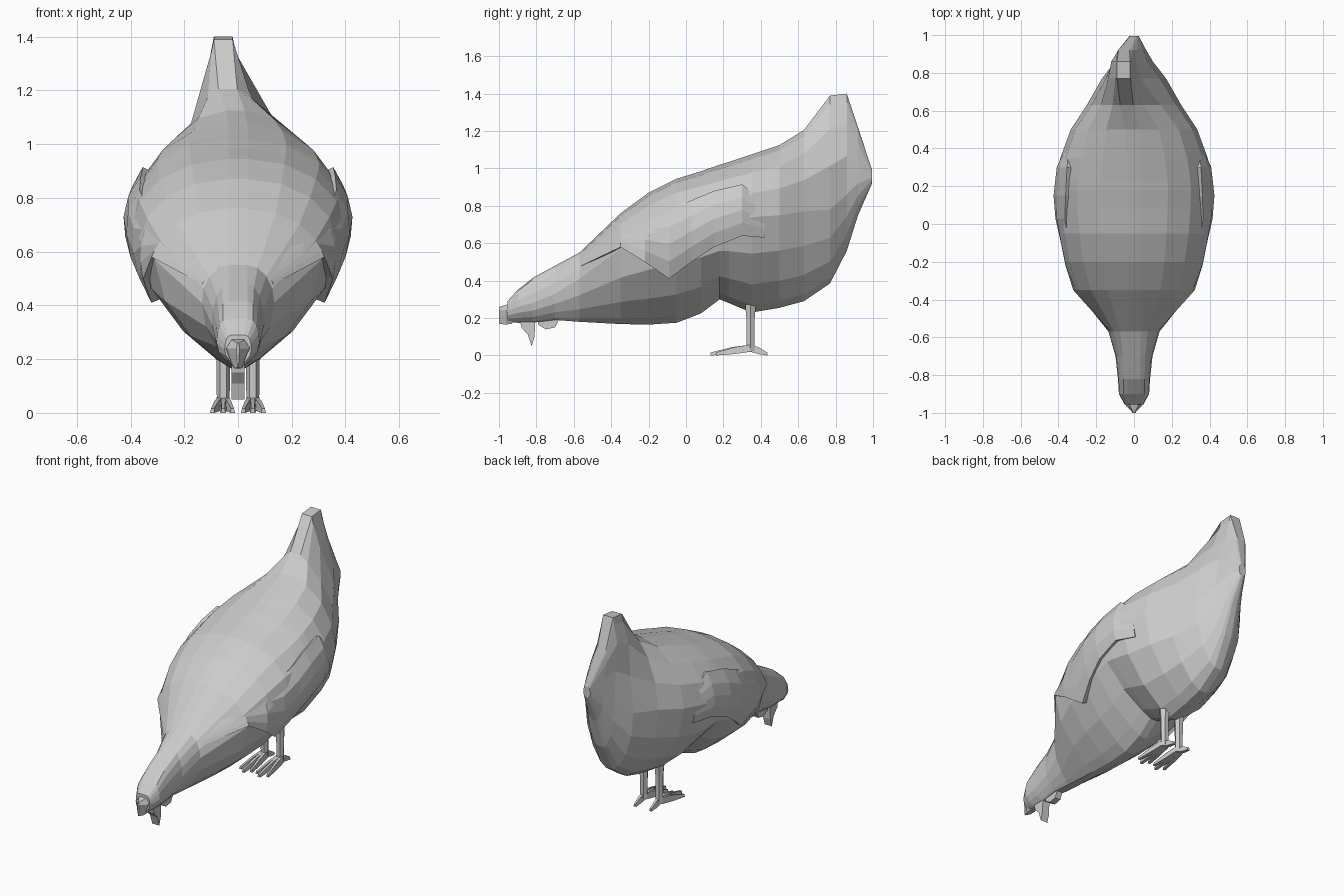
import bpy, bmesh, math
from mathutils import Vector

if "Cube" in bpy.data.objects:
    bpy.data.objects.remove(bpy.data.objects["Cube"])

# Body stations: y, bottom z, widest z, top z, half width, upper taper power
ST = [
    (-.955, .18, .235, .29, .05, .8), (-.90, .175, .26, .35, .08, .8),
    (-.82, .175, .28, .415, .085, .9), (-.70, .19, .33, .48, .098, 1),
    (-.57, .18, .41, .55, .135, 1), (-.35, .168, .57, .76, .31, 1),
    (-.20, .165, .64, .87, .365, 1), (-.05, .175, .69, .945, .395, 1),
    (.08, .225, .71, .985, .408, 1), (.18, .30, .72, 1.02, .412, 1),
    (.23, .28, .73, 1.035, .407, 1), (.35, .23, .74, 1.075, .39, 1.05),
    (.50, .255, .75, 1.125, .335, 1.1), (.63, .29, .77, 1.205, .25, 1.6),
    (.77, .385, .78, 1.39, .17, 2.8), (.86, .56, .86, 1.40, .10, 2.2),
    (.92, .75, .92, 1.22, .065, 1.5), (.995, .92, .95, .99, .025, 1)]
N = 9


def new_object(name, bm):
    bmesh.ops.recalc_face_normals(bm, faces=bm.faces)
    me = bpy.data.meshes.new(name)
    bm.to_mesh(me)
    bm.free()
    ob = bpy.data.objects.new(name, me)
    bpy.context.collection.objects.link(ob)
    return ob


def loft(name, rings):
    bm = bmesh.new()
    vs = [[bm.verts.new(p) for p in r] for r in rings]
    n = len(vs[0])
    for a, b in zip(vs, vs[1:]):
        for i in range(n):
            j = (i + 1) % n
            bm.faces.new((a[i], a[j], b[j], b[i]))
    bm.faces.new(vs[0])
    bm.faces.new(vs[-1])
    return new_object(name, bm)


def width(st, z):
    y, zb, zm, zt, w, p = st
    up = z > zm
    s = (z - zm) / (zt - zm) if up else (zm - z) / (zm - zb)
    c = math.sqrt(max(0, 1 - min(s, 1) ** 2))
    tip = min(.035, w * .45) if up else min(.025, w * .25)
    # The breast tapers to a keel, the rear underside is rounder
    return tip + (w - tip) * c ** (p if up else 1.85 if y < .6 else 1.4)


def station(y):
    for a, b in zip(ST, ST[1:]):
        if y <= b[0]:
            t = (y - a[0]) / (b[0] - a[0])
            return [u + (v - u) * t for u, v in zip(a, b)]


# Body, neck, head and upright tail in one loft; the tail leans to one side
rings = []
for st in ST:
    y, zb, zm, zt, w, p = st
    half = []
    for i in range(N):
        s = math.sin(-math.pi / 2 + math.pi * i / (N - 1))
        z = zm + s * ((zt - zm) if s > 0 else (zm - zb))
        lean = -.055 * min(1, max(0, (z - .98) / .25)) * min(1, max(0, (y - .4) / .3))
        half.append((width(st, z), z, lean))
    rings.append([(x + d, y, z) for x, z, d in half] +
                 [(-x + d, y, z) for x, z, d in reversed(half)])
loft("body", rings)

# Beak
loft("beak", [[(x * w, y, z) for x, z in ((-.3, lo), (.3, lo), (1, mid), (.5, hi), (-.5, hi), (-1, mid))]
              for y, w, lo, mid, hi in ((-.93, .06, .17, .24, .28), (-.965, .04, .165, .24, .27),
                                        (-1, .006, .17, .24, .26))])


# Wattles hanging under the head
def plate(name, outline, h):
    loft(name, [[(x, y, z) for y, z in outline] for x in (-h, h)])


plate("wattle", [(-.89, .2), (-.88, .15), (-.845, .11), (-.825, .05), (-.81, .10), (-.805, .2)], .025)
plate("rear_wattle", [(-.79, .21), (-.79, .165), (-.75, .14), (-.70, .15), (-.67, .21)], .02)

# Wings, flush above and standing proud below: y, lower z, upper z, lower and upper offset
WING = [(-.56, .48, .52, .002, -.012), (-.35, .58, .68, .012, -.012), (-.22, .50, .74, .02, -.012),
        (-.09, .41, .78, .03, -.008), (.03, .50, .83, .022, .008), (.15, .58, .88, .016, .015),
        (.30, .64, .915, .01, .02), (.42, .63, .82, -.004, -.012)]
for side, label in ((1, "right"), (-1, "left")):
    bm = bmesh.new()
    cols = []
    for y, lo, hi, off, top in WING:
        st = station(y)
        col = []
        for k in range(5):
            z = lo + (hi - lo) * k / 4
            col.append(bm.verts.new((side * (width(st, z) + off + (top - off) * k / 4), y, z)))
        cols.append(col)
    for a, b in zip(cols, cols[1:]):
        for k in range(4):
            bm.faces.new((a[k], b[k], b[k + 1], a[k + 1]))
    ob = new_object(label + "_wing", bm)
    # Thicken inwards, into the body
    if ob.data.polygons[13].normal.x * side < 0:
        ob.data.flip_normals()
    m = ob.modifiers.new("thickness", 'SOLIDIFY')
    m.thickness = .035
    m.offset = -1

    # Leg
    cx, cy = side * .055, .345
    loft(label + "_leg", [[(cx + r * math.cos(a * math.pi / 3), cy + r * math.sin(a * math.pi / 3), z)
                           for a in range(6)] for z, r in ((.02, .026), (.06, .024), (.20, .026), (.30, .035))])

    # Toes: three forward, one back
    for i, (tx, ty) in enumerate(((-.035, .16), (0, .13), (.04, .16), (0, .435))):
        a, b = Vector((cx + side * tx * .3, cy, 0)), Vector((cx + side * tx, ty, 0))
        toe = []
        for t, h, w, base in ((0, .058, .015, .02), (.45, .045, .013, .008), (1, .016, .009, 0)):
            p = a.lerp(b, t)
            toe.append([(p.x - w, p.y, base), (p.x + w, p.y, base),
                        (p.x + w * .6, p.y, h), (p.x - w * .6, p.y, h)])
        loft(f"{label}_toe_{i + 1}", toe)
